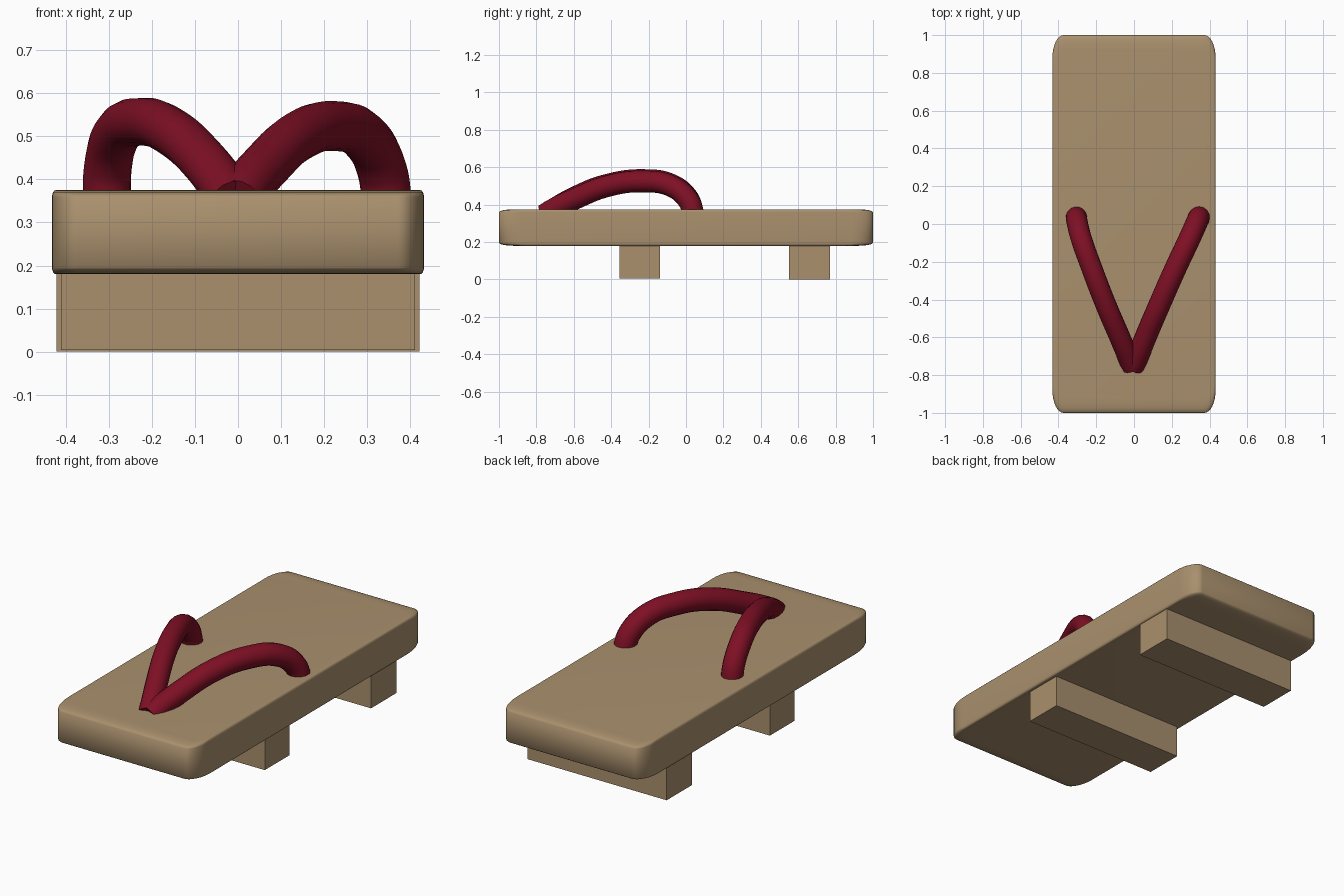
import bpy, bmesh, math
from mathutils import Vector

if "Cube" in bpy.data.objects:
    bpy.data.objects.remove(bpy.data.objects["Cube"])


def material(name, rgb):
    m = bpy.data.materials.new(name)
    m.diffuse_color = (*rgb, 1)
    m.use_nodes = True
    m.node_tree.nodes["Principled BSDF"].inputs["Base Color"].default_value = m.diffuse_color
    return m


wood = material("pale wood", (0.40, 0.28, 0.155))
red = material("dark red cord", (0.21, 0.005, 0.018))


def finish(name, bm, mat, smooth):
    bmesh.ops.recalc_face_normals(bm, faces=bm.faces)
    me = bpy.data.meshes.new(name)
    bm.to_mesh(me)
    bm.free()
    me.materials.append(mat)
    for p in me.polygons:
        p.use_smooth = smooth
    ob = bpy.data.objects.new(name, me)
    bpy.context.collection.objects.link(ob)
    return ob


# sole board: stacked outlines with elliptical corners
def outline(hx, hy, rx, ry, n=8):
    pts = []
    for q, (sx, sy) in enumerate([(1, 1), (-1, 1), (-1, -1), (1, -1)]):
        for i in range(n + 1):
            a = math.pi / 2 * (q + i / n)
            pts.append((sx * (hx - rx) + rx * math.cos(a),
                        sy * (hy - ry) + ry * math.sin(a)))
    return pts


bm = bmesh.new()
z0, z1 = 0.18, 0.375
edge_h, inset_x, inset_y = 0.016, 0.008, 0.08
levels = []
for i in range(5):
    a = math.pi / 2 * i / 4
    levels.append((edge_h * (1 - math.sin(a)), 1 - math.cos(a)))
stack = [(z0 + h, k) for h, k in reversed(levels)][::-1]
stack = [(z0 + h, k) for h, k in sorted(levels)] + \
        [(z1 - h, k) for h, k in sorted(levels, reverse=True)]
rings = []
for z, k in stack:
    pts = outline(0.432 - inset_x * k, 1 - inset_y * k, 0.06, 0.12 - 0.04 * k)
    rings.append([bm.verts.new((x, y, z)) for x, y in pts])
for a, b in zip(rings, rings[1:]):
    for i in range(len(a)):
        j = (i + 1) % len(a)
        bm.faces.new((a[i], a[j], b[j], b[i]))
bm.faces.new(rings[0])
bm.faces.new(rings[-1])
finish("sole_board", bm, wood, True)


# two cross supports under the board
def block(name, hx, ya, yb, za, zb):
    bm = bmesh.new()
    bmesh.ops.create_cube(bm, size=1)
    for v in bm.verts:
        v.co = Vector((v.co.x * 2 * hx, (ya + yb) / 2 + v.co.y * (yb - ya),
                       (za + zb) / 2 + v.co.z * (zb - za)))
    finish(name, bm, wood, False)


block("front_support", 0.411, -0.355, -0.14, 0.004, 0.19)
block("rear_support", 0.422, 0.55, 0.77, 0.0, 0.19)


# thong straps: round tubes arching from the sides to the toe post
def strap(name, points, radius):
    cu = bpy.data.curves.new(name + "_path", 'CURVE')
    cu.dimensions = '3D'
    cu.bevel_depth = radius
    cu.bevel_resolution = 6
    cu.resolution_u = 8
    cu.use_fill_caps = True
    sp = cu.splines.new('BEZIER')
    sp.bezier_points.add(len(points) - 1)
    for bp, p in zip(sp.bezier_points, points):
        bp.co = p
        bp.handle_left_type = bp.handle_right_type = 'AUTO'
    tmp = bpy.data.objects.new(name + "_tmp", cu)
    bpy.context.collection.objects.link(tmp)
    dg = bpy.context.evaluated_depsgraph_get()
    me = bpy.data.meshes.new_from_object(tmp.evaluated_get(dg))
    bpy.data.objects.remove(tmp)
    me.materials.clear()
    me.materials.append(red)
    for p in me.polygons:
        p.use_smooth = len(p.vertices) == 4
        p.material_index = 0
    ob = bpy.data.objects.new(name, me)
    bpy.context.collection.objects.link(ob)


arch = [(0.042, 0.34), (0.015, 0.43), (-0.075, 0.507), (-0.23, 0.534),
        (-0.42, 0.509), (-0.60, 0.438), (-0.715, 0.373), (-0.755, 0.348)]
left_x = [-0.305, -0.302, -0.28, -0.225, -0.152, -0.075, -0.027, -0.012]
right_x = [0.347, 0.335, 0.295, 0.222, 0.138, 0.061, 0.015, 0.0]
strap("left_strap", [(x, y, z) for x, (y, z) in zip(left_x, arch)], 0.056)
strap("right_strap", [(x, y, z - 0.01 * (0.0 if z < 0.4 else 1))
                      for x, (y, z) in zip(right_x, arch)], 0.058)
